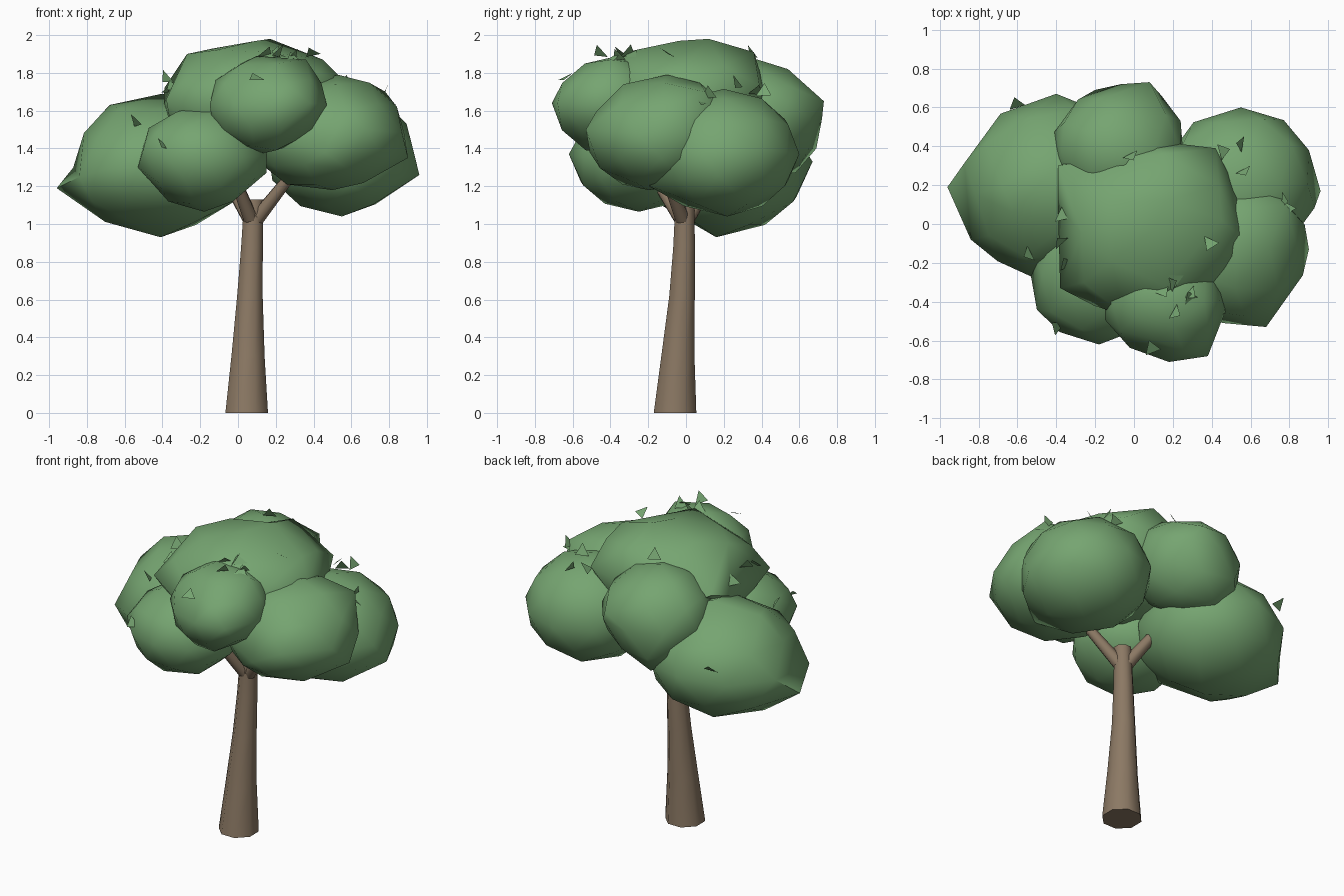
import bpy, bmesh, math, random
from mathutils import Vector

if "Cube" in bpy.data.objects:
    bpy.data.objects.remove(bpy.data.objects["Cube"])

random.seed(7)


def material(name, rgb):
    m = bpy.data.materials.new(name)
    m.diffuse_color = (*rgb, 1)
    m.use_nodes = True
    m.node_tree.nodes["Principled BSDF"].inputs["Base Color"].default_value = m.diffuse_color
    return m


GREEN = material("leaf green", (0.18, 0.375, 0.165))
BROWN = material("bark brown", (0.26, 0.19, 0.127))


def add_object(name, bm, mat, smooth=True):
    mesh = bpy.data.meshes.new(name)
    bm.to_mesh(mesh)
    bm.free()
    mesh.materials.append(mat)
    ob = bpy.data.objects.new(name, mesh)
    bpy.context.collection.objects.link(ob)
    if smooth:
        bpy.context.view_layer.objects.active = ob
        ob.select_set(True)
        bpy.ops.object.shade_smooth_by_angle(angle=math.radians(60))
        ob.select_set(False)
    return ob


def tube(name, path, sides, level=False):
    """Capped tube through (x, y, z, radius) stations."""
    bm = bmesh.new()
    axis = Vector(path[-1][:3]) - Vector(path[0][:3])
    turn = Vector((0, 0, 1)).rotation_difference(axis).to_matrix()
    rings = []
    for x, y, z, r in path:
        ring = []
        for i in range(sides):
            a = math.tau * (i + 0.5) / sides
            v = Vector((r * math.cos(a), r * math.sin(a), 0))
            ring.append(bm.verts.new(Vector((x, y, z)) + (v if level else turn @ v)))
        rings.append(ring)
    for lo, hi in zip(rings, rings[1:]):
        for i in range(sides):
            j = (i + 1) % sides
            bm.faces.new((lo[i], lo[j], hi[j], hi[i]))
    bm.faces.new(rings[0][::-1])
    bm.faces.new(rings[-1])
    return add_object(name, bm, BROWN)


# Curved, tapering trunk
tube("trunk", [(0.046, -0.058, 0, 0.122), (0.053, -0.043, 0.3, 0.095),
               (0.063, -0.021, 0.62, 0.073), (0.074, -0.010, 0.88, 0.062),
               (0.078, -0.008, 1.0, 0.058), (0.085, -0.005, 1.13, 0.056)], 8, True)

# Branches forking into the crown
for i, (x, y, z) in enumerate([(0.29, -0.11, 1.27), (-0.09, 0.17, 1.29), (-0.02, -0.17, 1.25)]):
    tube(f"branch_{i + 1}", [(0.078, -0.008, 1.0, 0.042), (x, y, z, 0.029)], 8)

CROWN = []


def clump(name, centre, radii, lumps):
    """Low-poly ball whose nearest corners are pulled out to the lumps."""
    CROWN.append((centre, radii))
    bm = bmesh.new()
    bmesh.ops.create_icosphere(bm, subdivisions=2, radius=1)
    centre, radii = Vector(centre), Vector(radii)
    for v in bm.verts:
        v.co = centre + v.co * radii
    free = set(bm.verts)
    for p in map(Vector, lumps):
        v = min(sorted(free, key=lambda q: q.index), key=lambda q: (q.co - p).length)
        shift = p - v.co
        for e in v.link_edges:          # neighbours follow a little
            n = e.other_vert(v)
            if n in free:
                n.co += shift * 0.17
        v.co = p
        free.discard(v)
    add_object(name, bm, GREEN)


# Crown clumps: centre, radii, and the corners that stick out most
clump("left_clump", (-0.42, 0.20, 1.30), (0.46, 0.45, 0.355),
      [(-0.96, 0.19, 1.19), (-0.41, 0.16, 0.93), (-0.68, 0.2, 1.63), (-0.84, -0.08, 1.25),
       (-0.40, 0.67, 1.33), (-0.53, -0.27, 1.3), (-0.62, -0.03, 1.04), (-0.4, 0.3, 1.69)])
clump("front_left_clump", (-0.18, -0.25, 1.35), (0.345, 0.36, 0.285),
      [(-0.18, -0.62, 1.37), (-0.5, -0.44, 1.4), (0.15, -0.3, 1.27), (-0.53, -0.27, 1.3)])
clump("top_clump", (0.08, -0.02, 1.64), (0.48, 0.44, 0.325),
      [(0.17, 0.12, 1.98), (-0.27, -0.05, 1.90), (-0.39, 0.30, 1.72), (-0.38, -0.33, 1.66),
       (0.57, -0.08, 1.75), (0.42, 0.39, 1.73), (-0.05, -0.47, 1.73), (0.45, 0.02, 1.87),
       (0.15, 0.36, 1.91), (0.16, -0.32, 1.91)])
clump("front_clump", (0.15, -0.40, 1.63), (0.315, 0.30, 0.25),
      [(0.18, -0.71, 1.64), (0.38, -0.68, 1.64), (0.36, -0.40, 1.87), (0.47, -0.45, 1.63),
       (0.2, -0.53, 1.39), (0.12, -0.60, 1.77), (0.1, -0.36, 1.89)])
clump("right_front_clump", (0.47, -0.13, 1.47), (0.41, 0.39, 0.31),
      [(0.90, -0.13, 1.35), (0.68, -0.53, 1.5), (0.53, -0.1, 1.79), (0.46, -0.51, 1.38),
       (0.78, 0.1, 1.70), (0.52, -0.33, 1.74), (0.5, -0.2, 1.18)])
clump("right_back_clump", (0.54, 0.20, 1.38), (0.40, 0.40, 0.335),
      [(0.96, 0.17, 1.26), (0.55, 0.60, 1.37), (0.90, 0.38, 1.4), (0.55, 0.22, 1.04),
       (0.6, -0.21, 1.21)])
clump("back_clump", (-0.07, 0.38, 1.57), (0.35, 0.32, 0.30),
      [(0.08, 0.73, 1.65), (-0.20, 0.69, 1.40), (-0.07, 0.54, 1.82), (0.24, 0.53, 1.6),
       (-0.36, 0.52, 1.7), (-0.15, 0.58, 1.27)])


def crown_height(x, y):
    """Height of the topmost clump surface above a point."""
    best = 1.35
    for c, r in CROWN:
        d = 1 - ((x - c[0]) / r[0]) ** 2 - ((y - c[1]) / r[1]) ** 2
        if d > 0:
            best = max(best, c[2] + r[2] * math.sqrt(d))
    return best


# Loose leaves standing on the crown's upper side
SPOTS = [(-0.53, -0.15), (-0.34, -0.22), (0.1, -0.66), (0.4, -0.08), (0.8, 0.1),
         (0.56, 0.41), (0.56, 0.28), (-0.6, 0.6), (-0.38, -0.54), (0.18, -0.31),
         (0.28, -0.35), (0.3, -0.4), (-0.39, 0.05), (0.14, -0.33), (0.44, 0.37),
         (-0.02, 0.36), (0.76, 0.12), (-0.37, -0.1), (0.23, -0.3), (0.2, -0.45)]
bm = bmesh.new()
for x, y in SPOTS:
    p = Vector((x, y, crown_height(x, y) + 0.015))
    a = random.uniform(0, math.tau)
    side = Vector((math.cos(a), math.sin(a), random.uniform(-0.2, 0.2)))
    tip = Vector((-math.sin(a), math.cos(a), random.uniform(0.5, 2))).normalized()
    bm.faces.new([bm.verts.new(q) for q in (p - side * 0.042, p + side * 0.042, p + tip * 0.075)])
add_object("loose_leaves", bm, GREEN, smooth=False)
